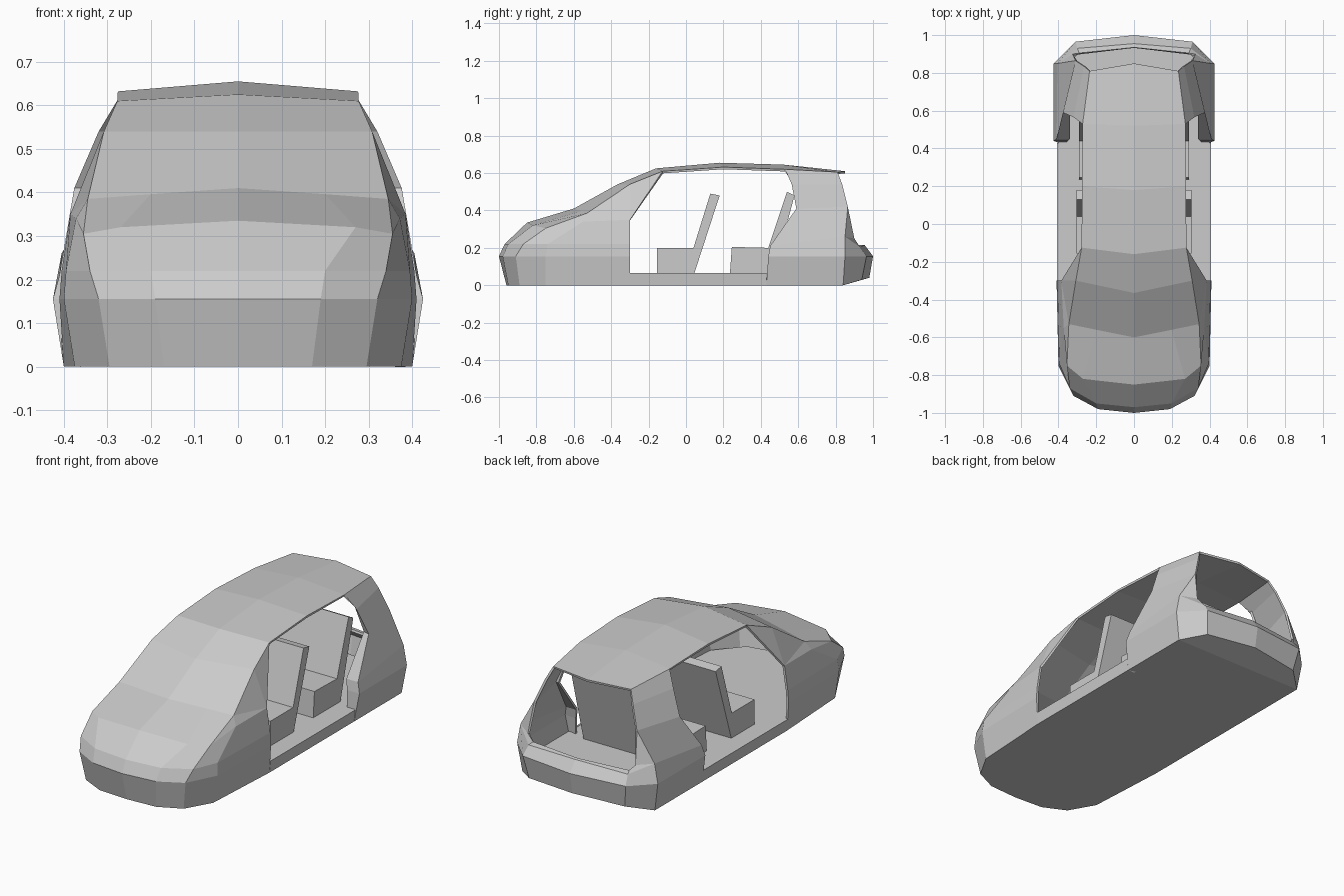
import bpy
import bmesh

default_cube = bpy.data.objects.get("Cube")
if default_cube:
    bpy.data.objects.remove(default_cube, do_unlink=True)

# One plain grey for the whole model
grey = bpy.data.materials.new("plain_grey")
grey.use_nodes = True
grey.diffuse_color = (0.6, 0.6, 0.6, 1)
grey.node_tree.nodes["Principled BSDF"].inputs["Base Color"].default_value = grey.diffuse_color


def finish(name, bm):
    """Turn a bmesh into a flat shaded grey object."""
    bmesh.ops.recalc_face_normals(bm, faces=bm.faces[:])
    mesh = bpy.data.meshes.new(name)
    bm.to_mesh(mesh)
    bm.free()
    mesh.materials.append(grey)
    obj = bpy.data.objects.new(name, mesh)
    bpy.context.scene.collection.objects.link(obj)
    return obj


class Panel:
    """Half of a sheet metal part, sharing vertices between its strips."""

    def __init__(self):
        self.bm = bmesh.new()
        self.verts = {}

    def face(self, points):
        points = list(dict.fromkeys(points))
        for p in points:
            if p not in self.verts:
                self.verts[p] = self.bm.verts.new(p)
        if len(points) > 2:
            self.bm.faces.new([self.verts[p] for p in points])

    def skin(self, rows):
        """Fill the quads between neighbouring rows of points."""
        for low, high in zip(rows, rows[1:]):
            for i in range(len(low) - 1):
                self.face([low[i], low[i + 1], high[i + 1], high[i]])

    def build(self, name, thickness):
        obj = finish(name, self.bm)
        mirror = obj.modifiers.new("mirror", 'MIRROR')
        mirror.use_clip = True
        solid = obj.modifiers.new("sheet_thickness", 'SOLIDIFY')
        solid.thickness = thickness
        solid.offset = -1
        return obj


def level(z, plan):
    return [(x, y, z) for x, y in plan]


body = Panel()

# Nose, from the centre line round to the door opening
nose_bottom = level(0, [(0, -.96), (.17, -.95), (.295, -.89), (.375, -.75), (.4, -.3)])
nose_belt = level(.155, [(0, -1), (.19, -.98), (.32, -.91), (.4, -.75), (.41, -.3)])
nose_lip = level(.22, [(0, -.97), (.2, -.95), (.34, -.87), (.395, -.74), (.405, -.3)])
fender_end = (.385, -.3, .35)
screen_corner = (.345, -.53, .385)
hood_front = [(0, -.85, .335), (.27, -.82, .32), (.355, -.75, .305),
              (.372, -.55, .34), fender_end]
screen_base = [(0, -.6, .41), (.2, -.56, .396), screen_corner, screen_corner, fender_end]
body.skin([nose_bottom, nose_belt, nose_lip, hood_front, screen_base])

# Windscreen and roof, ridged along the centre line
screen_middle = (.308, -.3, .54)
roof_corner = (.277, -.125, .61)
roof_rear = (.235, .81, .605)
roof_pillar = (.272, .53, .62)
body.face([screen_base[0], screen_base[1], screen_corner, screen_middle, (0, -.365, .54)])
body.skin([[(0, -.365, .54), screen_middle],
           [(0, -.16, .625), roof_corner],
           [(0, .18, .655), (.276, .2, .632)],
           [(0, .52, .645), roof_pillar],
           [(0, .85, .61), roof_rear]])

# Front pillar beside the windscreen
body.face([screen_corner, fender_end, screen_middle])
body.face([screen_middle, fender_end, roof_corner])

# Rear quarter, from the door edge to the tailgate opening
tail_corner = (.405, .85, .26)
door_edge = [(.4, .43, 0), (.425, .44, .155), (.41, .45, .21),
             (.376, .59, .41), (.32, .565, .54), roof_pillar]
tail_edge = [(.4, .84, 0), (.425, .85, .155), tail_corner,
             (.31, .865, .42), (.265, .835, .54), roof_rear]
body.skin([door_edge, tail_edge])

# Door jamb turned inwards from the quarter panel
jamb = [(.36, .43, 0), (.35, .44, .155), (.34, .45, .21),
        (.34, .6, .41), (.3, .58, .54), roof_pillar]
body.skin([door_edge, jamb])

# Rear bumper with its loading lip
lip_corner = (.325, .9, .25)
tail_bottom = [(0, .98, .04), (.29, .94, .03), door_edge[0][:1] + (.84, 0)]
body.skin([tail_bottom,
           level(.155, [(0, 1), (.31, .965), (.425, .85)]),
           [(0, .955, .215), (.3, .93, .205), tail_corner],
           [(0, .935, .215), (.29, .905, .215), lip_corner]])
body.face([tail_corner, lip_corner, tail_edge[3]])

# Underside and door sill
body.face(nose_bottom + [door_edge[0], tail_edge[0], (0, .84, 0)])
body.face([(0, .84, 0), tail_edge[0], tail_bottom[1], tail_bottom[0]])
body.face([nose_bottom[-1], door_edge[0], (.407, .43, .065), (.407, -.3, .065)])
body.build("car_body", .012)

# Cabin floor level with the sill
floor = Panel()
floor.face(level(.065, [(0, -.93), (.25, -.88), (.37, -.74), (.4, -.3),
                        (.4, .43), (.4, .82), (.27, .92), (0, .95)]))
floor.build("cabin_floor", .01)


def bench(name, half_width, profile):
    """Extrude a side profile across the cabin."""
    bm = bmesh.new()
    side = bm.faces.new([bm.verts.new((-half_width, y, z)) for y, z in profile])
    moved = bmesh.ops.extrude_face_region(bm, geom=[side])["geom"]
    bmesh.ops.translate(bm, vec=(2 * half_width, 0, 0),
                        verts=[v for v in moved if isinstance(v, bmesh.types.BMVert)])
    return finish(name, bm)


# Front and rear bench seats
bench("front_bench", .305, [(-.155, .065), (-.155, .2), (.04, .2),
                            (.13, .49), (.18, .48), (.045, .065)])
bench("rear_bench", .29, [(.235, .065), (.245, .205), (.44, .2),
                          (.54, .5), (.58, .48), (.47, .065)])
